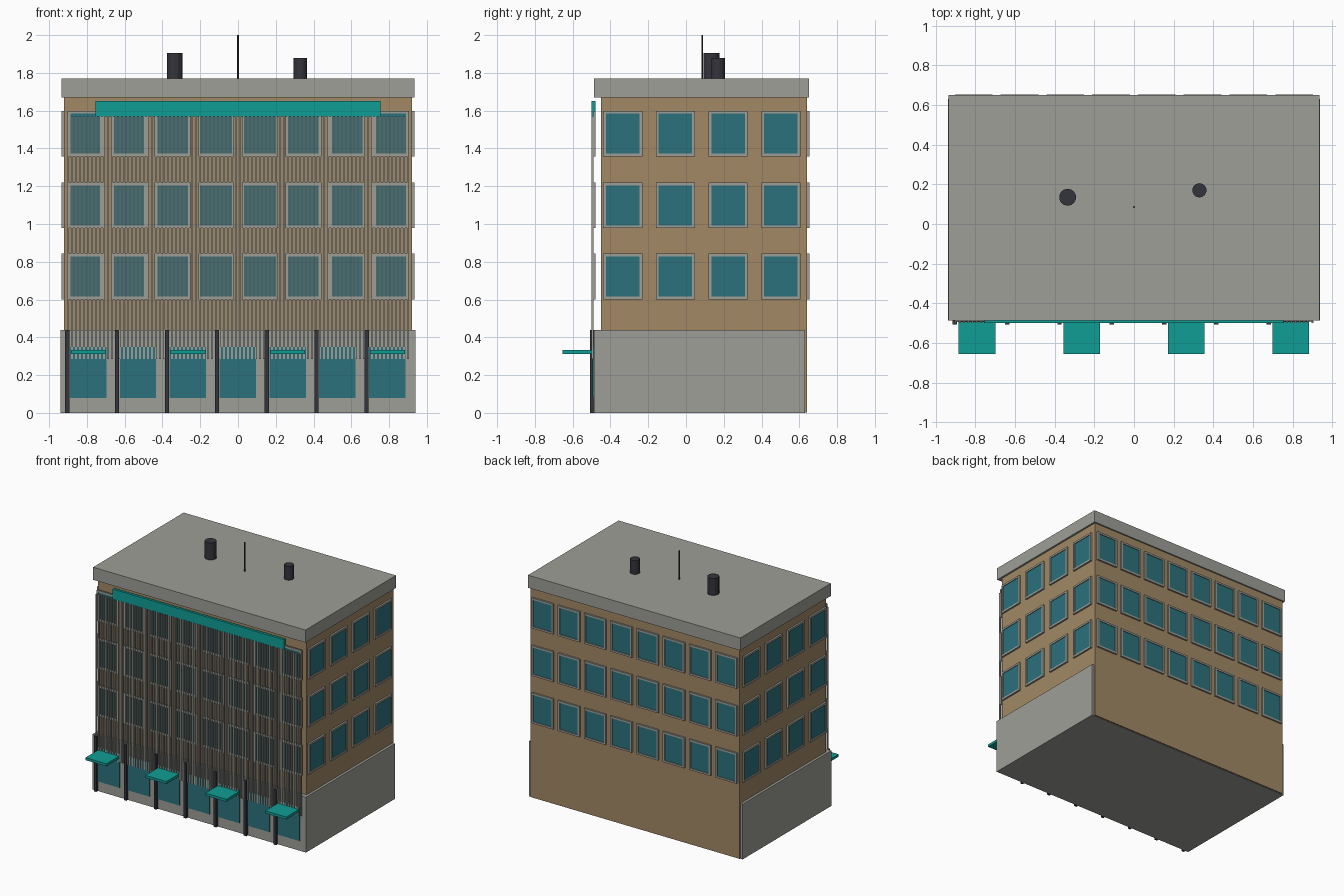
import bpy, bmesh, math
from mathutils import Matrix, Vector

if "Cube" in bpy.data.objects:
    bpy.data.objects.remove(bpy.data.objects["Cube"])


def mat(name, r, g, b):
    m = bpy.data.materials.new(name)
    m.diffuse_color = (r, g, b, 1)
    m.use_nodes = True
    m.node_tree.nodes["Principled BSDF"].inputs["Base Color"].default_value = m.diffuse_color
    return m


GREY = mat("concrete_grey", 0.34, 0.345, 0.31)
TAN = mat("tan_wall", 0.36, 0.25, 0.13)
TEAL = mat("teal_panel", 0.005, 0.34, 0.30)
GLASS = mat("blue_glass", 0.025, 0.165, 0.20)
DARK = mat("dark_metal", 0.034, 0.034, 0.045)


def finish(name, bm, material):
    me = bpy.data.meshes.new(name)
    bm.to_mesh(me)
    bm.free()
    me.materials.append(material)
    ob = bpy.data.objects.new(name, me)
    bpy.context.collection.objects.link(ob)
    return ob


def add_box(bm, lo, hi, xf=Matrix()):
    lo, hi = Vector(lo), Vector(hi)
    m = Matrix.Translation((lo + hi) / 2) @ Matrix.Diagonal((*(hi - lo), 1))
    bmesh.ops.create_cube(bm, size=1, matrix=xf @ m)


def boxes(name, material, items):
    bm = bmesh.new()
    for lo, hi in items:
        add_box(bm, lo, hi)
    return finish(name, bm, material)


def cylinder(name, x, y, r, z0, z1, sides):
    bm = bmesh.new()
    bmesh.ops.create_cone(bm, cap_ends=True, segments=sides, radius1=r, radius2=r,
                          depth=z1 - z0, matrix=Matrix.Translation((x, y, (z0 + z1) / 2)))
    return finish(name, bm, DARK)


# Main masses
boxes("main_body", TAN, [((-0.92, -0.45, 0.003), (0.92, 0.64, 1.765))])
boxes("ground_floor", GREY, [((-0.94, -0.487, 0), (0.94, 0.63, 0.44))])
boxes("parapet", GREY, [((-0.935, -0.487, 1.67), (0.935, 0.652, 1.77))])

# Upper windows: each wall is a local frame (x along wall, -y outward)
ROWS = [0.722, 1.099, 1.478]
LONG = [-0.808 + 0.231 * i for i in range(8)]
SIDE = [-0.335 + 0.279 * i for i in range(4)]


def windows(label, xf, columns, width):
    frames, panes = bmesh.new(), bmesh.new()
    w, h, t = width / 2, 0.121, 0.015
    for z in ROWS:
        for c in columns:
            for s in (-1, 1):
                a, b = sorted((c + s * w, c + s * (w - t)))
                add_box(frames, (a, -0.014, z - h), (b, 0, z + h), xf)
                a, b = sorted((z + s * h, z + s * (h - t)))
                add_box(frames, (c - w + t, -0.014, a), (c + w - t, 0, b), xf)
            add_box(panes, (c - w + t, -0.008, z - h + t), (c + w - t, 0, z + h - t), xf)
    finish(label + "_window_frames", frames, GREY)
    finish(label + "_window_glass", panes, GLASS)


windows("front", Matrix.Translation((0, -0.478, 0)), LONG, 0.19)
windows("back", Matrix.Translation((0, 0.64, 0)) @ Matrix.Rotation(math.pi, 4, 'Z'), LONG, 0.19)
windows("right", Matrix.Translation((0.92, 0, 0)) @ Matrix.Rotation(math.pi / 2, 4, 'Z'),
        SIDE, 0.207)
windows("left", Matrix.Translation((-0.92, 0, 0)) @ Matrix.Rotation(-math.pi / 2, 4, 'Z'),
        [-y for y in SIDE], 0.207)

# Vertical screen of thin fins across the front
N = 86
boxes("facade_fins", GREY,
      [((x - 0.005, -0.499, 0.285), (x + 0.005, -0.489, 1.57))
       for x in (-0.9 + 1.8 * i / (N - 1) for i in range(N))])

# Shop fronts, posts and awnings
BAY = 0.264
boxes("shop_glass", GLASS, [((-0.89 + BAY * i, -0.494, 0.08), (-0.697 + BAY * i, -0.486, 0.35))
                            for i in range(7)])
boxes("shop_posts", DARK, [((-0.915 + BAY * i, -0.507, 0), (-0.893 + BAY * i, -0.486, 0.44))
                           for i in range(7)])
boxes("awnings", TEAL, [((-0.885 + BAY * i, -0.655, 0.312), (-0.7 + BAY * i, -0.487, 0.332))
                        for i in (0, 2, 4, 6)])

# Blank sign band under the parapet
boxes("sign_band", TEAL, [((-0.755, -0.5, 1.57), (0.755, -0.48, 1.65))])

# Roof vents and mast
cylinder("large_vent", -0.335, 0.135, 0.043, 1.765, 1.905, 14)
cylinder("small_vent", 0.33, 0.17, 0.036, 1.765, 1.88, 14)
cylinder("mast", 0, 0.086, 0.005, 1.765, 2.0, 8)
